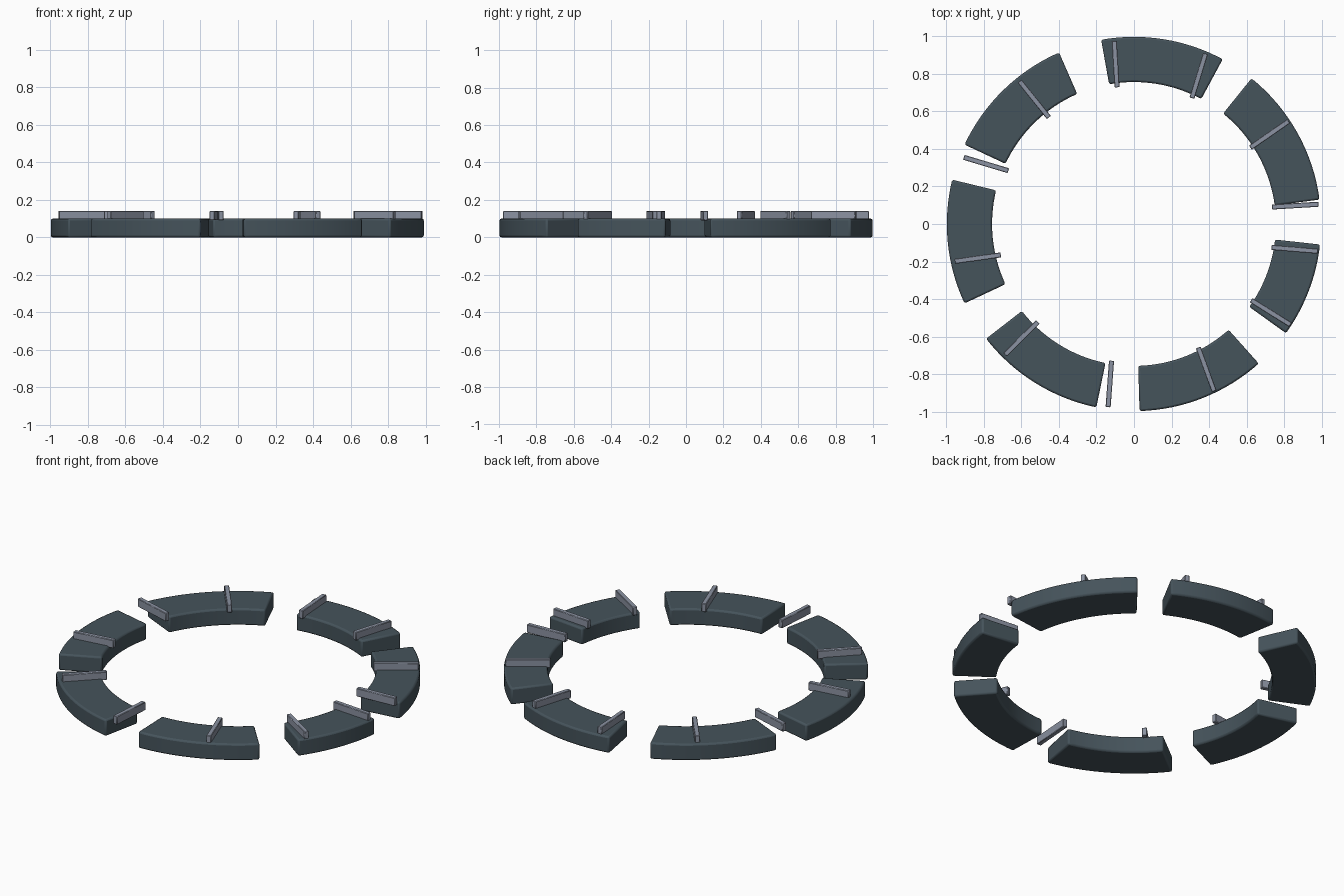
import bpy, bmesh
from math import radians, cos, sin
from mathutils import Matrix

cube = bpy.data.objects.get("Cube")
if cube:
    bpy.data.objects.remove(cube, do_unlink=True)


def material(name, color):
    mat = bpy.data.materials.new(name)
    mat.use_nodes = True
    mat.diffuse_color = (*color, 1)
    bsdf = mat.node_tree.nodes["Principled BSDF"]
    bsdf.inputs["Base Color"].default_value = (*color, 1)
    bsdf.inputs["Roughness"].default_value = 0.7
    return mat


slate = material("dark slate", (0.06, 0.087, 0.105))
steel = material("steel grey", (0.26, 0.29, 0.36))

INNER, OUTER, HEIGHT = 0.757, 0.998, 0.1
BAR_SIZE, BAR_Z = (0.248, 0.027, 0.05), 0.116


def finish(name, bm, mat, bevel, segments):
    bmesh.ops.recalc_face_normals(bm, faces=bm.faces)
    mesh = bpy.data.meshes.new(name)
    bm.to_mesh(mesh)
    bm.free()
    mesh.materials.append(mat)
    obj = bpy.data.objects.new(name, mesh)
    bpy.context.collection.objects.link(obj)
    mod = obj.modifiers.new("soft edges", "BEVEL")
    mod.width, mod.segments = bevel, segments
    mod.limit_method, mod.angle_limit = "ANGLE", radians(40)
    bpy.ops.object.select_all(action="DESELECT")
    obj.select_set(True)
    bpy.context.view_layer.objects.active = obj
    bpy.ops.object.shade_smooth_by_angle(angle=radians(35))
    return obj


def ring_segment(name, start, end, steps=16):
    # Sweep a rectangular section along the arc, then cap both ends
    bm = bmesh.new()
    profile = [(INNER, 0), (OUTER, 0), (OUTER, HEIGHT), (INNER, HEIGHT)]
    rings = []
    for i in range(steps + 1):
        a = radians(start + (end - start) * i / steps)
        rings.append([bm.verts.new((r * cos(a), r * sin(a), z)) for r, z in profile])
    for p, q in zip(rings, rings[1:]):
        for k in range(4):
            n = (k + 1) % 4
            bm.faces.new((p[k], p[n], q[n], q[k]))
    bm.faces.new(rings[0])
    bm.faces.new(rings[-1])
    finish(name, bm, slate, 0.01, 2)


def cross_bar(name, x, y, angle):
    bm = bmesh.new()
    bmesh.ops.create_cube(bm, size=1, matrix=Matrix.Diagonal((*BAR_SIZE, 1)))
    bar = finish(name, bm, steel, 0.003, 1)
    bar.location = (x, y, BAR_Z)
    bar.rotation_euler.z = radians(angle)


# Broken ring: start and end angle of each curved block
arcs = [(61.7, 100.1), (7.5, 51.1), (-35.7, -6.3), (-88.3, -48.2),
        (-142.2, -101.6), (-193.7, -154.9), (113.6, 154.9)]
for i, (start, end) in enumerate(arcs):
    ring_segment(f"ring_segment_{i + 1}", start, end)

# Loose cross bars: centre and heading of each
bars = [(-0.098, 0.853, 93.5), (0.345, 0.79, 73), (0.723, 0.478, 34.7),
        (0.86, 0.098, 3.4), (0.857, -0.135, -4.7), (0.73, -0.472, -32),
        (0.385, -0.775, -70), (-0.129, -0.853, -94.2), (-0.6, -0.61, 225),
        (-0.833, -0.182, 188), (-0.789, 0.32, 163.3), (-0.532, 0.665, 128.8)]
for i, (x, y, angle) in enumerate(bars):
    cross_bar(f"cross_bar_{i + 1}", x, y, angle)
